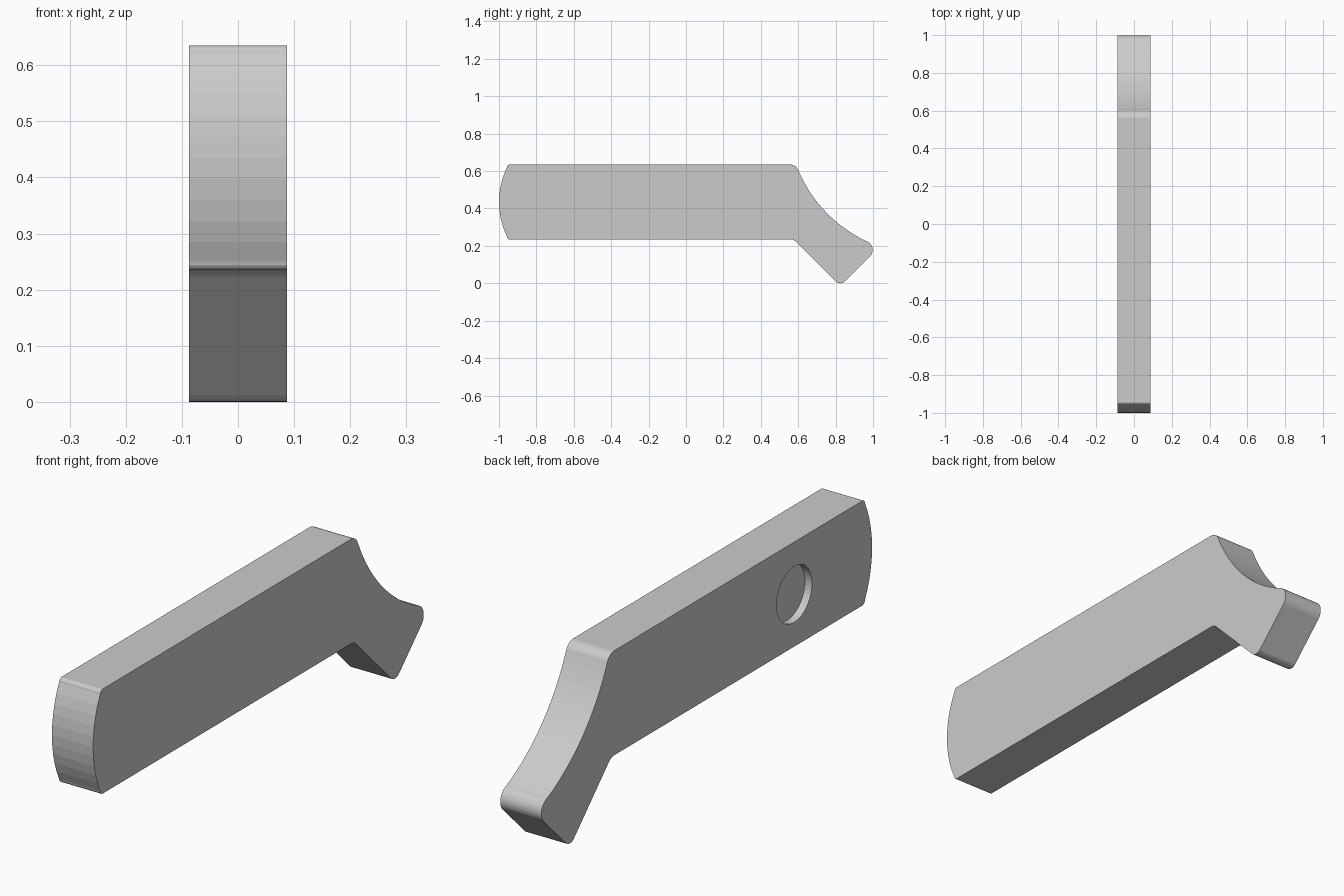
import bpy, bmesh, math
from mathutils import Vector

if "Cube" in bpy.data.objects:
    bpy.data.objects.remove(bpy.data.objects["Cube"])

HALF_W = 0.087


def arc(a, b, sag, n):
    """Points from a up to (not including) b, bulging left of travel by sag."""
    a, b = Vector(a), Vector(b)
    if sag == 0:
        return [a]
    d = b - a
    c = d.length
    left = Vector((-d.y, d.x)) / c
    s = abs(sag)
    r = (c * c / 4 + s * s) / (2 * s)
    half = 2 * math.atan(2 * s / c)
    pts = []
    for i in range(n):
        t = -half + 2 * half * i / n
        along = c / 2 + r * math.sin(t)
        out = math.copysign(r * math.cos(t) - (r - s), sag)
        pts.append(a + d / c * along + left * out)
    return pts


# Side outline (y, z, bulge to next point, segments), clockwise from the front bottom
outline = [
    (-0.945, 0.235, 0.003, 3),    # front lower corner
    (-0.957, 0.250, 0.043, 10),   # curved front end
    (-0.957, 0.620, 0.003, 3),    # front upper corner
    (-0.945, 0.635, 0, 1),        # top edge
    (0.560, 0.635, 0.008, 6),     # rounded shoulder
    (0.601, 0.603, -0.047, 16),   # concave sweep to the tip
    (0.960, 0.227, 0.024, 10),    # tip upper corner
    (0.986, 0.146, 0, 1),         # tip end
    (0.850, 0.011, 0.011, 8),     # tip lower corner
    (0.800, 0.011, 0, 1),         # tip underside
    (0.590, 0.221, -0.0033, 5),   # inner bend
    (0.560, 0.235, 0, 1),         # bottom edge
]
points = []
for i, (y, z, sag, n) in enumerate(outline):
    nxt = outline[(i + 1) % len(outline)]
    points += arc((y, z), nxt[:2], sag, n)

# Lever body: outline extruded across x
bm = bmesh.new()
face = bm.faces.new([bm.verts.new((-HALF_W, p.x, p.y)) for p in points])
ext = bmesh.ops.extrude_face_region(bm, geom=[face])
moved = [v for v in ext["geom"] if isinstance(v, bmesh.types.BMVert)]
bmesh.ops.translate(bm, verts=moved, vec=(2 * HALF_W, 0, 0))
bmesh.ops.recalc_face_normals(bm, faces=bm.faces)
mesh = bpy.data.meshes.new("lever_body")
bm.to_mesh(mesh)
bm.free()
lever = bpy.data.objects.new("lever_body", mesh)
bpy.context.collection.objects.link(lever)

# Shallow round recess on the left side
DEPTH = 0.03
bpy.ops.mesh.primitive_cylinder_add(
    vertices=48, radius=0.107, depth=2 * DEPTH,
    location=(-HALF_W, -0.53, 0.435), rotation=(0, math.pi / 2, 0))
cutter = bpy.context.object
cutter.name = "recess_cutter"
cutter.hide_render = True
cut = lever.modifiers.new("recess", "BOOLEAN")
cut.operation = "DIFFERENCE"
cut.solver = "EXACT"
cut.object = cutter

bpy.ops.object.select_all(action="DESELECT")
lever.select_set(True)
bpy.context.view_layer.objects.active = lever
bpy.ops.object.modifier_apply(modifier=cut.name)
bpy.data.objects.remove(cutter, do_unlink=True)
